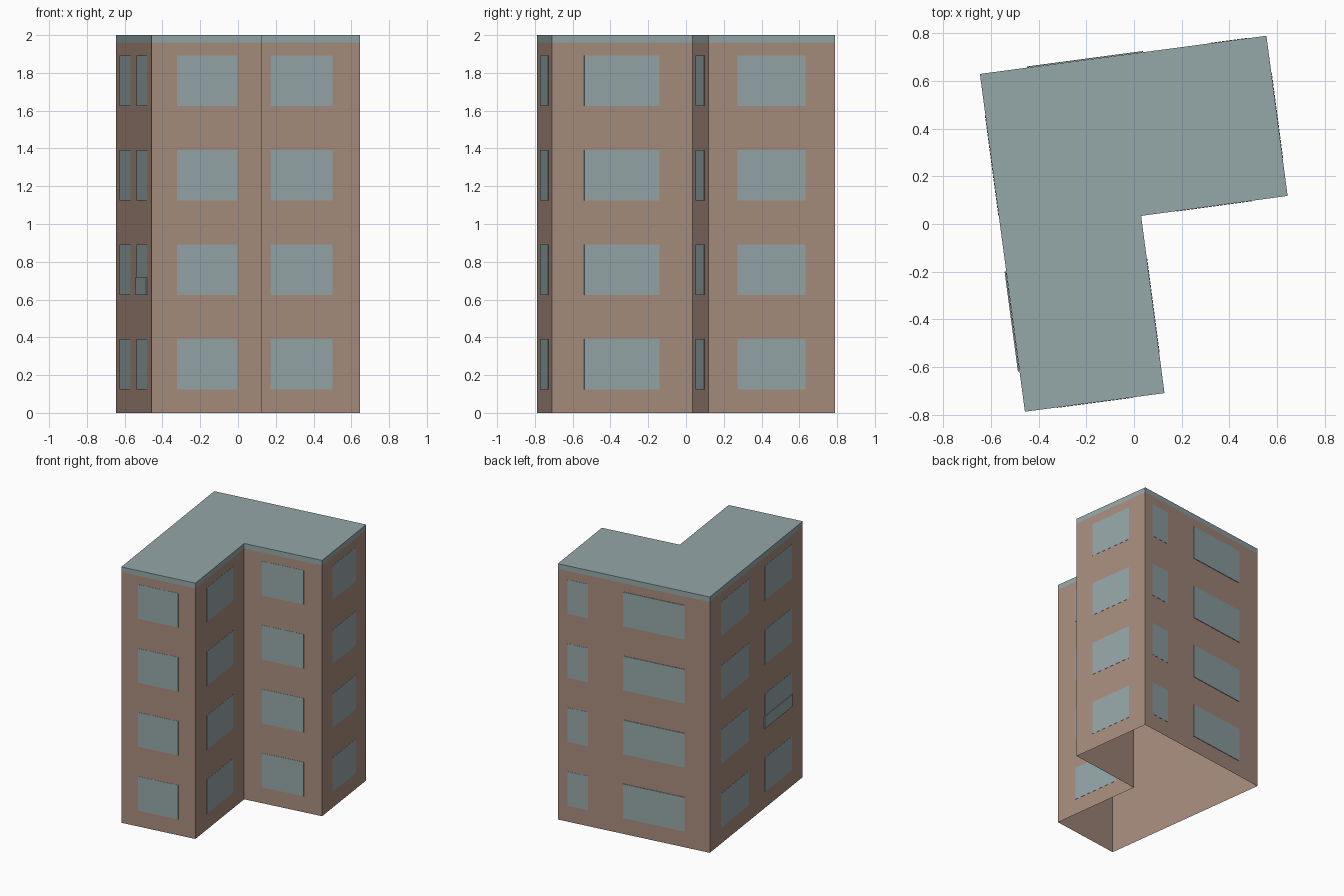
import bpy, bmesh
from mathutils import Vector, Matrix

cube = bpy.data.objects.get("Cube")
if cube:
    bpy.data.objects.remove(cube, do_unlink=True)


def material(name, rgb):
    m = bpy.data.materials.new(name)
    m.use_nodes = True
    m.diffuse_color = (*rgb, 1)
    m.node_tree.nodes["Principled BSDF"].inputs["Base Color"].default_value = (*rgb, 1)
    return m


WALL = material("tan_wall", (0.39, 0.266, 0.21))
GREY = material("blue_grey", (0.30, 0.385, 0.395))

# L-shaped footprint, counterclockwise from the back corner
CORNERS = [Vector(p) for p in ((-0.647, 0.63), (-0.458, -0.788), (0.128, -0.71),
                               (0.03, 0.034), (0.645, 0.118), (0.556, 0.79))]
EAVES, TOP = 1.96, 2.0


def finish(name, bm, mat):
    me = bpy.data.meshes.new(name)
    bm.to_mesh(me)
    bm.free()
    me.materials.append(mat)
    ob = bpy.data.objects.new(name, me)
    bpy.context.collection.objects.link(ob)
    return ob


def shell(name, z0, z1, mat, capped):
    """Vertical walls around the footprint, optionally closed on top."""
    bm = bmesh.new()
    low = [bm.verts.new((*c, z0)) for c in CORNERS]
    high = [bm.verts.new((*c, z1)) for c in CORNERS]
    for i in range(len(CORNERS)):
        j = (i + 1) % len(CORNERS)
        bm.faces.new((low[i], low[j], high[j], high[i]))
    if capped:
        bm.faces.new(high)
    return finish(name, bm, mat)


def plate(name, wall, u0, u1, z0, z1, depth):
    """Thin panel on one wall, placed by fractions along its length."""
    a, b = CORNERS[wall], CORNERS[(wall + 1) % len(CORNERS)]
    along = (b - a).normalized()
    out = Vector((along.y, -along.x))
    gap = 0.0006
    c = a.lerp(b, (u0 + u1) / 2) + out * (gap + depth) / 2
    size = ((b - a).length * (u1 - u0), depth - gap, z1 - z0)
    frame = Matrix(((along.x, out.x, 0, c.x), (along.y, out.y, 0, c.y),
                    (0, 0, 1, (z0 + z1) / 2), (0, 0, 0, 1)))
    bm = bmesh.new()
    bmesh.ops.create_cube(bm, size=1, matrix=frame @ Matrix.Diagonal((*size, 1)))
    bmesh.ops.recalc_face_normals(bm, faces=bm.faces)
    return finish(name, bm, GREY)


# Open-bottomed walls and the flat roof with its edge band
shell("walls", 0, EAVES, WALL, False)
shell("roof", EAVES, TOP, GREY, True)

# Window columns: wall name, wall index, start, end, thickness
COLUMNS = [
    ("side_back", 0, 0.12, 0.42, 0.002),
    ("side_front", 0, 0.59, 0.88, 0.002),
    ("front", 1, 0.23, 0.77, 0.002),
    ("notch_side", 2, 0.23, 0.765, 0.002),
    ("notch_front", 3, 0.23, 0.765, 0.002),
    ("wing_end", 4, 0.23, 0.765, 0.002),
    ("back_small", 5, 0.065, 0.20, 0.002),
    ("back_wide", 5, 0.43, 0.835, 0.005),
]
for floor in range(4):
    base = 0.125 + floor * 0.5
    for name, wall, u0, u1, depth in COLUMNS:
        plate(f"window_{name}_{floor + 1}", wall, u0, u1, base, base + 0.267, depth)

# Low panel across one side window
plate("window_guard", 0, 0.585, 0.88, 0.625, 0.72, 0.007)
